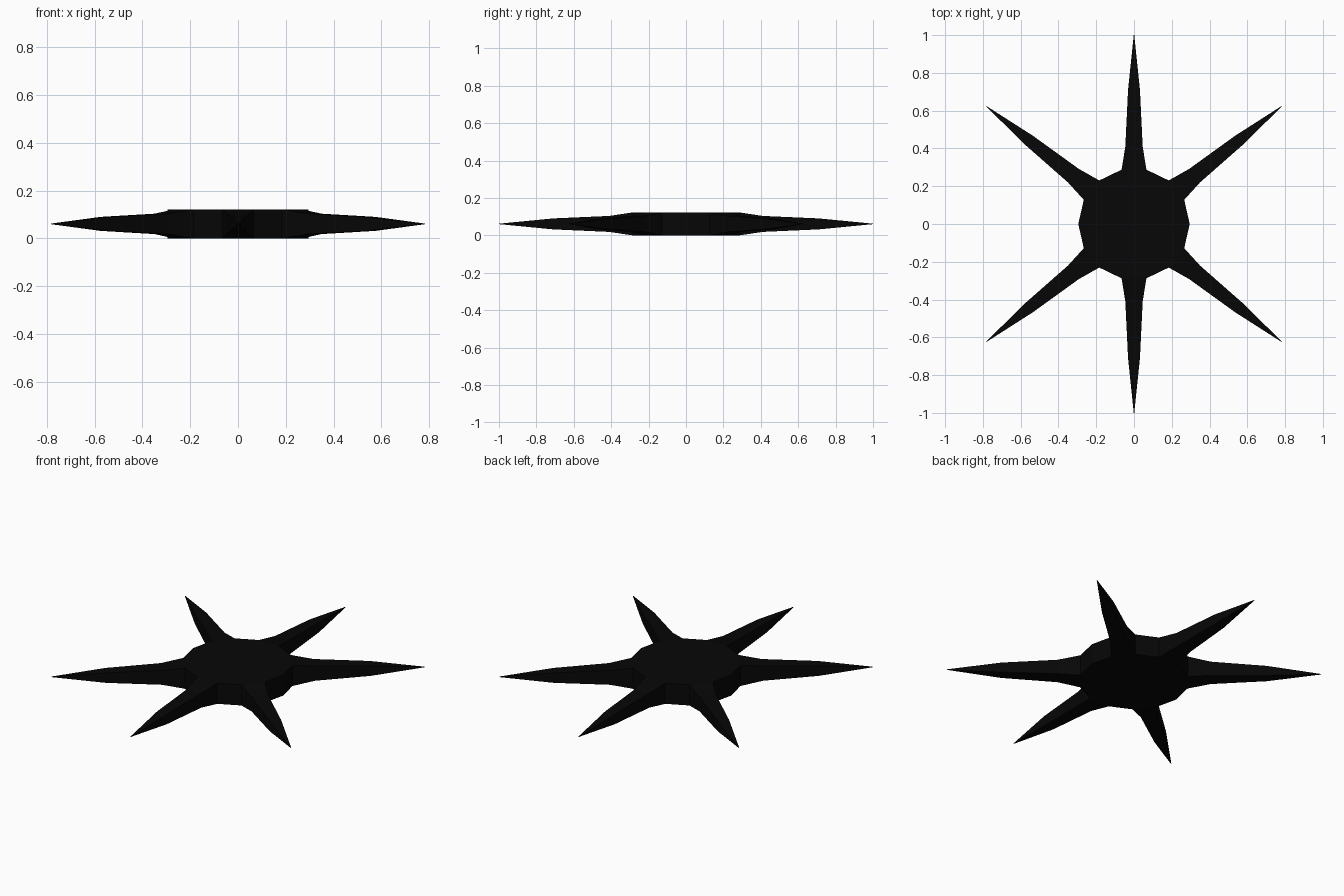
import bpy, bmesh, math
from mathutils import Vector

cube = bpy.data.objects.get("Cube")
if cube:
    bpy.data.objects.remove(cube, do_unlink=True)

SIDES, RADIUS, HEIGHT = 14, 0.295, 0.122
# Spike sections: distance from centre, size relative to the hub facet
SECTIONS = [(0.41, 0.70), (0.71, 0.48), (1.0, 0.02)]

black = bpy.data.materials.new("matte_black")
black.use_nodes = True
colour = (0.002, 0.002, 0.002, 1)
black.diffuse_color = colour
black.node_tree.nodes["Principled BSDF"].inputs["Base Color"].default_value = colour

# Hub: fourteen-sided disc with a corner on the x axis
bm = bmesh.new()
step = 2 * math.pi / SIDES
ring = [bm.verts.new((RADIUS * math.cos(i * step), RADIUS * math.sin(i * step), 0))
        for i in range(SIDES)]
base = bm.faces.new(ring)
top = bmesh.ops.extrude_face_region(bm, geom=[base], use_keep_orig=True)
for v in top["geom"]:
    if isinstance(v, bmesh.types.BMVert):
        v.co.z = HEIGHT
bmesh.ops.recalc_face_normals(bm, faces=bm.faces)

# Spikes: every second facet on the front half and on the back half
spike_facets = []
for f in bm.faces:
    mid = f.calc_center_median()
    half_turn = math.atan2(abs(mid.y), mid.x)
    if len(f.verts) == 4 and int(half_turn / step) % 2 == 1:
        spike_facets.append(f)

for face in spike_facets:
    mid = face.calc_center_median()
    outward = Vector((mid.x, mid.y, 0)).normalized()
    offsets = [v.co - mid for v in face.verts]
    for distance, size in SECTIONS:
        face = bmesh.ops.extrude_discrete_faces(bm, faces=[face])["faces"][0]
        centre = outward * distance + Vector((0, 0, HEIGHT / 2))
        for v, offset in zip(face.verts, offsets):
            v.co = centre + offset * size

bmesh.ops.recalc_face_normals(bm, faces=bm.faces)

mesh = bpy.data.meshes.new("spiked_disc")
bm.to_mesh(mesh)
bm.free()
mesh.materials.append(black)
disc = bpy.data.objects.new("spiked_disc", mesh)
bpy.context.collection.objects.link(disc)
